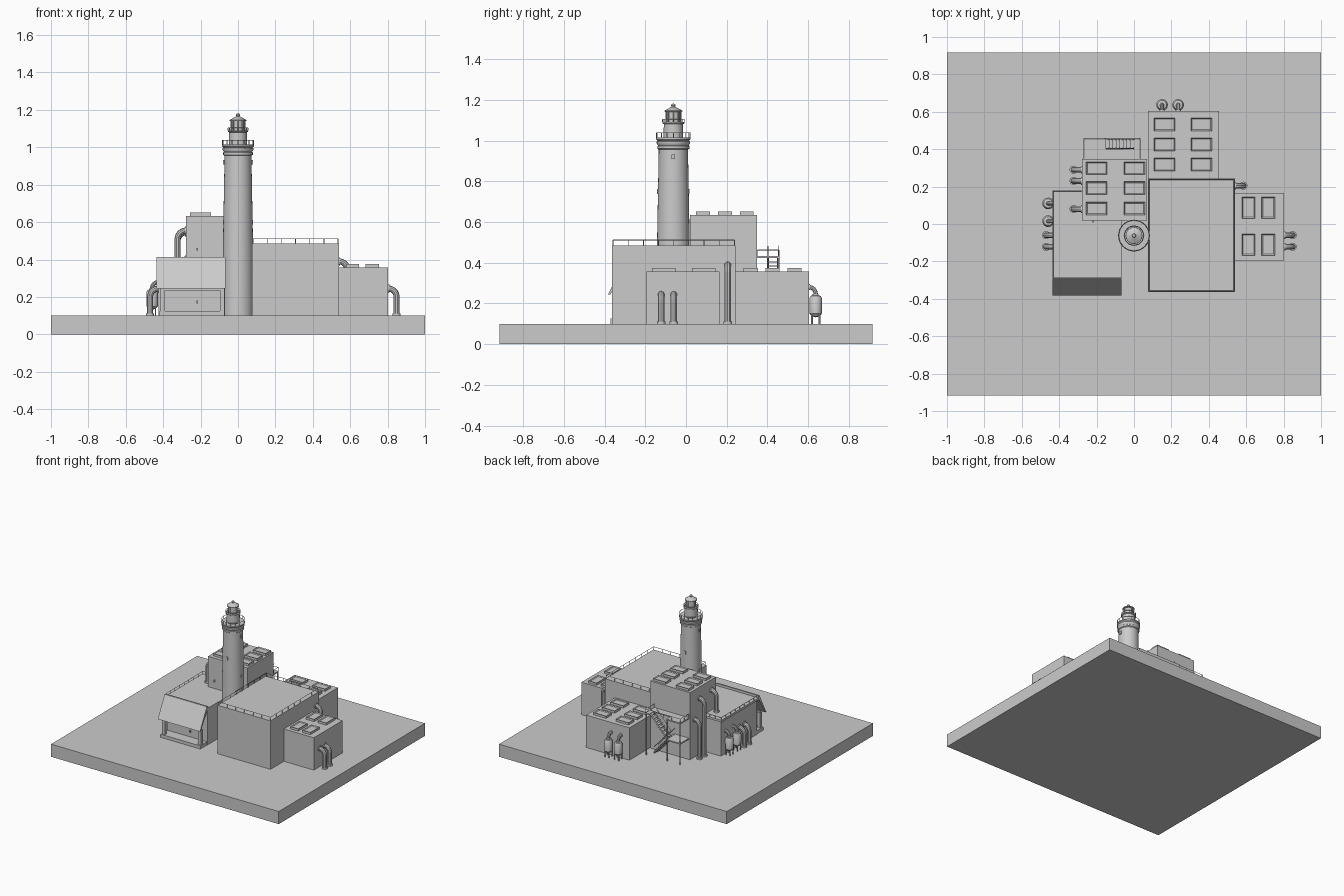
import bpy, bmesh
from math import pi, sin, cos, radians
from mathutils import Vector, Matrix

if "Cube" in bpy.data.objects:
    bpy.data.objects.remove(bpy.data.objects["Cube"], do_unlink=True)

GREY = bpy.data.materials.new("plain_grey")
GREY.use_nodes = True
tint = (0.6, 0.6, 0.6, 1)
GREY.diffuse_color = tint
for node in GREY.node_tree.nodes:
    if node.type == 'BSDF_PRINCIPLED':
        node.inputs["Base Color"].default_value = tint


def finish(name, bm, smooth=False):
    mesh = bpy.data.meshes.new(name)
    bmesh.ops.recalc_face_normals(bm, faces=bm.faces)
    bm.to_mesh(mesh)
    bm.free()
    mesh.materials.append(GREY)
    if smooth:
        mesh.shade_smooth()
        mesh.set_sharp_from_angle(angle=radians(35))
    ob = bpy.data.objects.new(name, mesh)
    bpy.context.collection.objects.link(ob)
    return ob


def box(bm, x, y, z):
    """Box from three (low, high) ranges."""
    mid = [(a + b) / 2 for a, b in (x, y, z)]
    size = [b - a for a, b in (x, y, z)]
    m = Matrix.Translation(mid) @ Matrix.Diagonal((*size, 1))
    return bmesh.ops.create_cube(bm, size=1, matrix=m)["verts"]


def bar(bm, p, q, r, sides=6):
    """Straight round bar from p to q."""
    p, q = Vector(p), Vector(q)
    d = q - p
    m = Matrix.Translation((p + q) / 2) @ d.to_track_quat('Z', 'Y').to_matrix().to_4x4()
    bmesh.ops.create_cone(bm, cap_ends=True, segments=sides, radius1=r, radius2=r,
                          depth=d.length, matrix=m)


def lathe(bm, profile, cx, cy, sides):
    """Turn (radius, height) points about a vertical axis."""
    vs = [bm.verts.new((cx + r, cy, z)) for r, z in profile]
    es = [bm.edges.new(pair) for pair in zip(vs, vs[1:])]
    bmesh.ops.spin(bm, geom=vs + es, cent=(cx, cy, 0), axis=(0, 0, 1),
                   angle=2 * pi, steps=sides)
    bmesh.ops.remove_doubles(bm, verts=bm.verts, dist=0.0002)


def block(name, x, y, z):
    bm = bmesh.new()
    box(bm, x, y, z)
    return finish(name, bm)


def skylights(name, xs, ys, w, d, z):
    """Grid of raised roof lights with a sunken pane."""
    bm = bmesh.new()
    for cx in xs:
        for cy in ys:
            box(bm, (cx - w / 2, cx + w / 2), (cy - d / 2, cy + d / 2), (z - .01, z + .018))
    tops = [f for f in bm.faces if f.normal.z > .9]
    bmesh.ops.inset_individual(bm, faces=tops, thickness=.009)
    bmesh.ops.translate(bm, verts=list({v for f in tops for v in f.verts}), vec=(0, 0, -.006))
    finish(name, bm)


def railing(name, corners, z, h, gap=.077, closed=True):
    """Posts and a top rail along the given corners."""
    bm = bmesh.new()
    ends = corners[1:] + corners[:1] if closed else corners[1:]
    for a, b in zip(corners, ends):
        a, b = Vector((*a, z)), Vector((*b, z))
        up = Vector((0, 0, h))
        n = max(1, round((b - a).length / gap))
        for i in range(n + 1):
            p = a.lerp(b, i / n)
            bar(bm, p, p + up, .002, 4)
        bar(bm, a + up, b + up, .002, 4)
    finish(name, bm)


def tube(name, path, r):
    curve = bpy.data.curves.new(name, 'CURVE')
    curve.dimensions = '3D'
    curve.bevel_depth, curve.bevel_resolution, curve.use_fill_caps = r, 3, True
    line = curve.splines.new('POLY')
    line.points.add(len(path) - 1)
    for pt, co in zip(line.points, path):
        pt.co = (*co, 1)
    temp = bpy.data.objects.new(name, curve)
    bpy.context.collection.objects.link(temp)
    bpy.context.view_layer.update()
    bm = bmesh.new()
    bm.from_mesh(bpy.data.meshes.new_from_object(temp.evaluated_get(
        bpy.context.evaluated_depsgraph_get())))
    bpy.data.objects.remove(temp)
    return finish(name, bm, True)


def wall_pipe(name, wall, out, low, high, r=.016, reach=.045):
    """Pipe that rises beside a wall and bends into it."""
    base, out = Vector((*wall, 0)), Vector((*out, 0))
    at = lambda d, z: base + out * d + Vector((0, 0, z))
    bend = [at(reach * cos(t * pi / 16), high - reach * (1 - sin(t * pi / 16))) for t in range(9)]
    tube(name, [at(reach, low)] + bend + [at(-.01, high)], r)
    bm = bmesh.new()
    bar(bm, at(reach, low), at(reach, low + .012), r * 1.35, 16)
    bar(bm, at(-.005, high), at(.006, high), r * 1.3, 16)
    finish(name + "_flanges", bm, True)


# Ground and main buildings
G = .1
block("ground_slab", (-1, 1), (-.917, .917), (0, G))
block("main_hall", (.075, .54), (-.363, .243), (G, .485))
block("east_annex", (.54, .803), (-.195, .165), (G, .357))
block("north_annex", (.075, .455), (.243, .603), (G, .357))
block("tall_block", (-.278, .07), (.02, .348), (G, .633))
skylights("east_skylights", (.612, .718), (.088, -.11), .07, .115, .357)
skylights("north_skylights", (.163, .36), (.533, .425, .318), .112, .07, .357)
skylights("tall_skylights", (-.2, .002), (.298, .192, .083), .112, .068, .633)
railing("hall_railing", [(.08, -.358), (.535, -.358), (.535, .238), (.08, .238)], .485, .026)

# Porch house with sloping front canopy
block("porch_house", (-.425, -.07), (-.285, .17), (G, .385))
block("house_roof", (-.437, -.068), (-.295, .18), (.375, .392))
railing("house_railing", [(-.07, -.29), (-.433, -.29), (-.433, .176), (-.28, .176)],
        .392, .02, .06, False)
bm = bmesh.new()
side = [(-.285, .41), (-.297, .41), (-.383, .245), (-.371, .245), (-.285, .39)]
face = bm.faces.new([bm.verts.new((-.437, y, z)) for y, z in side])
ext = bmesh.ops.extrude_face_region(bm, geom=[face])["geom"]
bmesh.ops.translate(bm, verts=[v for v in ext if isinstance(v, bmesh.types.BMVert)],
                    vec=(.371, 0, 0))
finish("sloped_canopy", bm)
bm = bmesh.new()
box(bm, (-.42, -.072), (-.37, -.28), (G, .125))
box(bm, (-.41, -.08), (-.36, -.345), (.235, .25))
for x in (-.402, -.085):
    box(bm, (x - .012, x + .012), (-.362, -.338), (.12, .245))
finish("porch_frame", bm)
bm = bmesh.new()
for y, z in ((-.285, .172), (.02, .455)):
    box(bm, (-.222, -.214), (y - .012, y), (z - .008, z + .008))
finish("wall_lamps", bm)

# Lighthouse
TX, TY = 0, -.062
bm = bmesh.new()
lathe(bm, [(0, G), (.083, G), (.081, .45), (.072, .94), (.072, .955), (.079, .96), (.079, .972),
           (.075, .975), (.082, .985), (.082, .995), (.077, .998), (.085, 1.006), (.085, 1.015),
           (.048, 1.015), (.047, 1.08), (.054, 1.084), (.054, 1.09), (0, 1.09)], TX, TY, 32)
finish("lighthouse_tower", bm, True)
bm = bmesh.new()
lathe(bm, [(.034, 1.088), (.034, 1.14), (.045, 1.142), (.044, 1.147), (.014, 1.163), (.008, 1.165),
           (.011, 1.172), (.008, 1.179), (0, 1.182)], TX, TY, 16)
finish("lantern_room", bm, True)


def ring(r, n):
    return [(TX + r * cos(2 * pi * i / n), TY + r * sin(2 * pi * i / n)) for i in range(n)]


railing("lower_gallery_rail", ring(.083, 16), 1.014, .024)
railing("upper_gallery_rail", ring(.053, 12), 1.09, .014)
bm = bmesh.new()
for x, y in ring(.036, 8):
    bar(bm, (x, y, 1.088), (x, y, 1.142), .003, 4)
finish("lantern_bars", bm)
bm = bmesh.new()
for i, z in enumerate((.6, .75, .92)):
    for k in range(2):
        a = pi * (k + i / 2)
        x, y, r = TX + .072 * cos(a), TY + .072 * sin(a), .008
        box(bm, (x - r, x + r), (y - r, y + r), (z - .012, z + .012))
finish("tower_windows", bm)

# Wall pipes
EAST, WEST, NORTH = (1, 0), (-1, 0), (0, 1)
for i, y in enumerate((-.06, -.122)):
    wall_pipe(f"east_pipe_{i}", (.803, y), EAST, G, .245)
    wall_pipe(f"house_pipe_{i}", (-.425, y), WEST, G, .245)
wall_pipe("hall_pipe", (.54, .205), EAST, G, .39)
for i, (y, low, high) in enumerate(((.29, G, .4), (.23, G, .545), (.08, .39, .555))):
    wall_pipe(f"tall_pipe_{i}", (-.278, y), WEST, low, high)

# Pressure tanks on legs, each piped to its wall
tanks = [((x, .603), NORTH) for x in (.15, .236)] + [((-.425, y), WEST) for y in (.11, .015)]
for i, (wall, out) in enumerate(tanks):
    cx, cy = (w + .034 * o for w, o in zip(wall, out))
    bm = bmesh.new()
    lathe(bm, [(0, .132), (.018, .136), (.03, .15), (.031, .225), (.024, .237), (0, .245)], cx, cy, 20)
    for k in range(4):
        a = pi / 4 + k * pi / 2
        x, y = cx + .026 * cos(a), cy + .026 * sin(a)
        bar(bm, (x, y, G), (x, y, .16), .004)
    finish(f"tank_{i}", bm, True)
    wall_pipe(f"tank_pipe_{i}", wall, out, .235, .28, .011, .034)

# Outside stair: posts, platform, mid landing and two flights
TOP, MID = .432, .27
bm = bmesh.new()
for x, y, z in (((-.27, .035), (.348, .4), TOP), ((-.27, -.15), (.4, .458), TOP),
                ((0, .035), (.4, .458), TOP), ((-.27, -.15), (.348, .458), MID)):
    box(bm, x, y, (z - .01, z))
for x in (-.266, -.155, .03):
    bar(bm, (x, .455, G), (x, .455, TOP), .005)
finish("stair_platform", bm)
bm = bmesh.new()
for xa, xb, za, zb, y in ((0, -.15, G, MID, .35), (-.15, 0, MID, TOP, .403)):
    for i in range(8):
        t = (i + .5) / 8
        x, z = xa + (xb - xa) * t, za + (zb - za) * t
        box(bm, (x - .012, x + .012), (y, y + .05), (z, z + .005))
    for s in (y, y + .05):
        bar(bm, (xa, s, za), (xb, s, zb), .005, 4)
        bar(bm, (xa, s, za + .05), (xb, s, zb + .05), .002, 4)
finish("stair_flights", bm)
railing("stair_railing", [(-.268, .35), (-.268, .456), (.033, .456), (.033, .35)], TOP, .03, .07, False)
